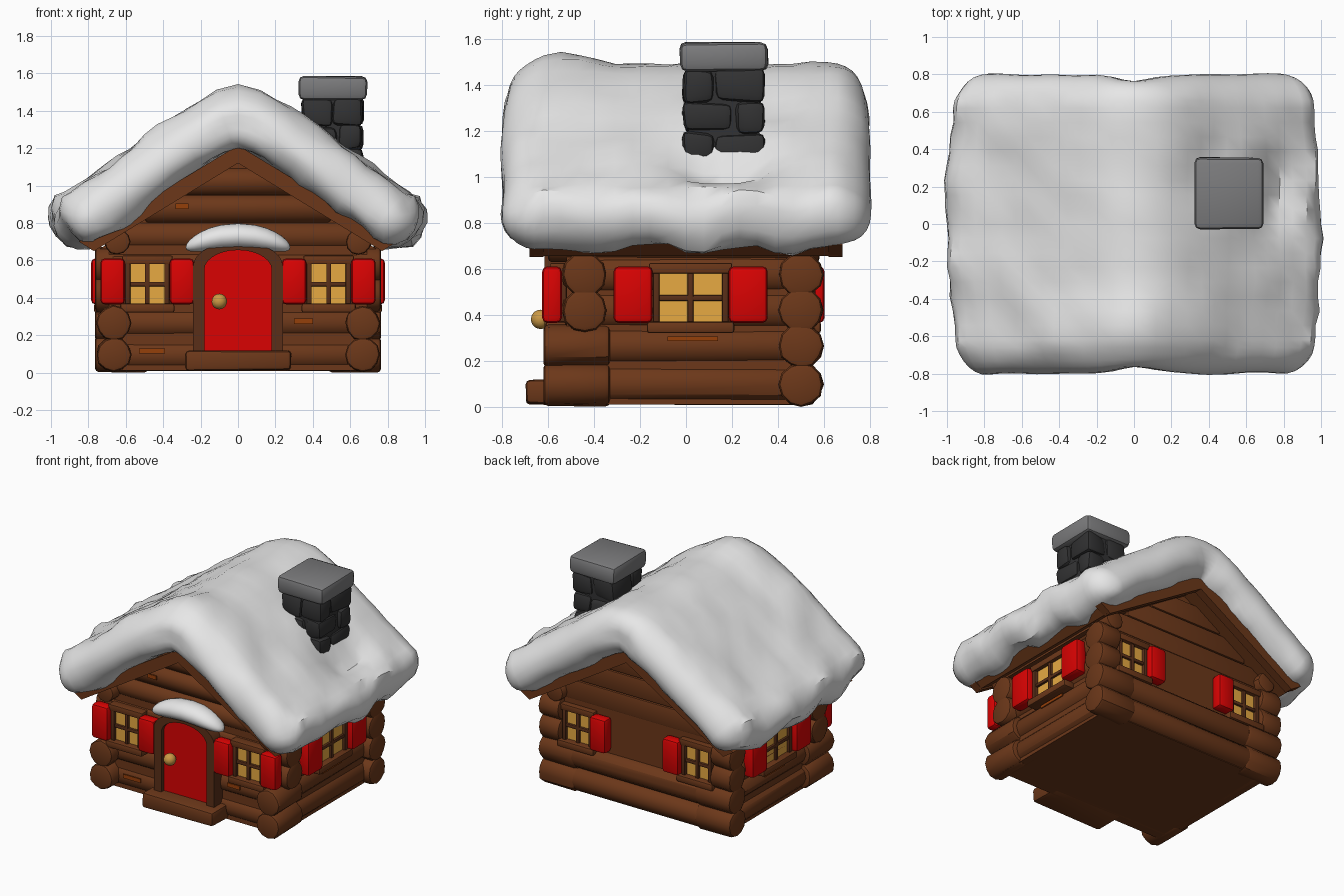
import bpy, bmesh, math, random
from mathutils import Matrix, Vector, noise

random.seed(4)
if "Cube" in bpy.data.objects:
    bpy.data.objects.remove(bpy.data.objects["Cube"])


def material(name, r, g, b):
    m = bpy.data.materials.new(name)
    m.use_nodes = True
    m.diffuse_color = (r, g, b, 1)
    bsdf = m.node_tree.nodes["Principled BSDF"]
    bsdf.inputs["Base Color"].default_value = (r, g, b, 1)
    bsdf.inputs["Roughness"].default_value = 0.8
    return m


LOG = material("log brown", 0.15, 0.039, 0.01)
TRIM = material("dark trim brown", 0.1, 0.028, 0.009)
ORANGE = material("orange wood stain", 0.3, 0.05, 0.003)
RED = material("red paint", 0.7, 0.0008, 0.0008)
GLASS = material("warm window yellow", 0.8, 0.4, 0.055)
GOLD = material("brass", 0.6, 0.32, 0.06)
STONE = material("dark stone", 0.032, 0.032, 0.033)
CAP = material("grey cap stone", 0.2, 0.2, 0.205)
SNOW = material("snow", 0.88, 0.88, 0.88)


def finish(bm, name, mat, bevel=0.0, segments=2):
    """Turn a bmesh into a shaded object, with softened edges if asked."""
    bmesh.ops.recalc_face_normals(bm, faces=bm.faces)
    if bevel:
        edges = [e for e in bm.edges if e.calc_face_angle(0) > 0.7]
        bmesh.ops.bevel(bm, geom=edges, offset=bevel, segments=segments,
                        profile=0.5, affect='EDGES', clamp_overlap=True)
    mesh = bpy.data.meshes.new(name)
    bm.to_mesh(mesh)
    bm.free()
    mesh.materials.append(mat)
    obj = bpy.data.objects.new(name, mesh)
    bpy.context.collection.objects.link(obj)
    bpy.ops.object.select_all(action='DESELECT')
    obj.select_set(True)
    bpy.context.view_layer.objects.active = obj
    bpy.ops.object.shade_smooth_by_angle(angle=math.radians(35))
    return obj


def box(name, mat, xs, ys, zs, bevel=0.012, place=Matrix(), jitter=0.0):
    bm = bmesh.new()
    bmesh.ops.create_cube(bm, size=1)
    for v in bm.verts:
        for i, (lo, hi) in enumerate((xs, ys, zs)):
            v.co[i] = (lo + hi) / 2 + v.co[i] * (hi - lo) + random.uniform(-jitter, jitter)
    bm.transform(place)
    return finish(bm, name, mat, bevel)


def prism(name, mat, outline, y0, y1, bevel=0.0):
    """Extrude an x-z outline along y."""
    bm = bmesh.new()
    face = bm.faces.new([bm.verts.new((x, y0, z)) for x, z in outline])
    moved = bmesh.ops.extrude_face_region(bm, geom=[face])["geom"]
    bmesh.ops.translate(bm, vec=(0, y1 - y0, 0),
                        verts=[v for v in moved if isinstance(v, bmesh.types.BMVert)])
    return finish(bm, name, mat, bevel)


def log(name, start, end, radius):
    """Round log with softened, slightly uneven ends."""
    a, b = Vector(start), Vector(end)
    bm = bmesh.new()
    bmesh.ops.create_cone(bm, cap_ends=True, segments=12, radius1=radius,
                          radius2=radius, depth=(b - a).length)
    for v in bm.verts:
        v.co.xy *= random.uniform(0.95, 1.03)
    turn = (b - a).to_track_quat('Z', 'Y').to_matrix().to_4x4()
    bm.transform(Matrix.Translation((a + b) / 2) @ turn)
    return finish(bm, name, LOG, radius * 0.22)


# Walls and the long logs
box("wall_core", LOG, (-0.69, 0.69), (-0.52, 0.525), (0.01, 0.7), 0)
ROWS = (0.097, 0.265, 0.42, 0.575)
for i, z in enumerate(ROWS):
    log(f"front_log_{i}", (-0.68, -0.455, z), (0.68, -0.455, z), 0.088)
    if i < 2:
        log(f"back_log_{i}", (-0.7, 0.505, z), (0.7, 0.505, z), 0.088)
    for s in (-1, 1):
        log(f"side_log_{i}_{s}", (s * 0.635, -0.5, z), (s * 0.635, 0.51, z), 0.088)

# Crossing log ends at the corners
for s in (-1, 1):
    for i, z in enumerate(ROWS):
        log(f"back_corner_{i}_{s}", (s * (0.48 if i < 2 else 0.6), 0.5, z), (s * 0.765, 0.5, z), 0.098)
        if i < 2:
            log(f"front_corner_{i}_{s}", (s * 0.665, -0.62, z), (s * 0.665, -0.33, z), 0.094)
        else:
            log(f"front_corner_{i}_{s}", (s * 0.5, -0.44, z), (s * 0.765, -0.44, z), 0.098)
    log(f"eave_log_{s}", (s * 0.645, -0.6, 0.7), (s * 0.645, 0.58, 0.7), 0.07)

# Small stains on the front and side logs
for i, (x, z, w) in enumerate(((-0.46, 0.115, 0.07), (0.35, 0.275, 0.05), (-0.3, 0.89, 0.035))):
    box(f"front_stain_{i}", ORANGE, (x - w, x + w), (-0.552, -0.544), (z - 0.014, z + 0.014), 0)
for s in (-1, 1):
    box(f"side_stain_{s}", ORANGE, (s * 0.725 - 0.004, s * 0.725 + 0.004), (-0.08, 0.14), (0.285, 0.305), 0)

# Gable with stacked logs in front and boards behind
prism("gable_wall", LOG, [(-0.74, 0.66), (0.74, 0.66), (0, 1.17)], -0.49, 0.51)
for i, z in enumerate((0.73, 0.875, 1.02)):
    half = (1.17 - z) / 0.69 + 0.07
    log(f"gable_log_{i}", (-half, -0.46, z), (half, -0.46, z), 0.08)
    box(f"gable_board_{i}", LOG, (-half, half), (0.47, 0.53), (z - 0.07, z + 0.07), 0.008)

# Wooden roof slabs and edge boards
for s in (-1, 1):
    prism(f"roof_slab_{s}", LOG, [(0, 1.21), (s * 0.84, 0.71), (s * 0.78, 0.655), (0, 1.14)], -0.66, 0.66)
    for y in (-0.68, 0.62):
        prism(f"roof_edge_board_{s}_{y}", LOG,
              [(0, 1.215), (s * 0.85, 0.70), (s * 0.77, 0.65), (0, 1.12)], y, y + 0.06)


# Thick snow blanket on the roof
def snow_section(y, k, bm):
    ring = []
    n, cap, tip = 24, 7, 0.84
    path = [tip * (1 - 2 * i / n) for i in range(n + 1)]
    samples = [(x, 0.0) for x in path]
    samples += [(-tip, math.pi * j / (cap + 1)) for j in range(1, cap + 1)]
    samples += [(-x, math.pi) for x in path]
    samples += [(tip, -math.pi + math.pi * j / (cap + 1)) for j in range(1, cap + 1)]
    taper = 0.96 + 0.04 / (1 + (abs(y) / 0.48) ** 6)
    for x, turn in samples:
        root = math.sqrt(x * x + 0.0144)
        normal = Vector((0.69 * x / root, 0, 1)).normalized()
        direction = Matrix.Rotation(-turn, 3, 'Y') @ normal
        mid = Vector((x * taper * (0.965 + 0.035 * k), y, 1.422 - 0.69 * root))
        p = mid + direction * 0.15 * k
        lump = noise.noise(p * 3.2) * 0.03 + noise.noise(p * 8) * 0.015
        if turn:
            lump += 0.025 * noise.noise(p * 7 + Vector((3, 1, 2)))
        p += direction * lump * k
        if turn == 0:
            p.z += 0.045 * k * math.exp(-((y + 0.52) / 0.2) ** 2 - (x / 0.4) ** 2)
            p.z -= 0.1 * math.exp(-((x - 0.66) / 0.1) ** 2 - ((y - 0.16) / 0.19) ** 4)
        if abs(x) > 0.7 and turn:
            p.z -= 0.02 * k * math.sin(y * 15 + 1)
        p.y += noise.noise(Vector((p.x * 4, y, 5))) * 0.02 * (1 - k)
        p.y *= 1 - 0.05 * (1 - k) * math.exp(-(x / 0.13) ** 2)
        ring.append(bm.verts.new(p))
    return ring


bm = bmesh.new()
stations = [(-0.62 + 1.24 * i / 16, 1.0) for i in range(17)]
ends = [math.pi / 2 * j / 7 for j in range(1, 8)]
tail = [(0.62 + 0.18 * math.sin(a), max(0.0, math.cos(a))) for a in ends]
stations = [(-y, k) for y, k in reversed(tail)] + stations + tail
rings = [snow_section(y, k, bm) for y, k in stations]
for r0, r1 in zip(rings, rings[1:]):
    for i in range(len(r0)):
        j = (i + 1) % len(r0)
        bm.faces.new((r0[i], r0[j], r1[j], r1[i]))
bmesh.ops.remove_doubles(bm, verts=bm.verts, dist=0.002)
finish(bm, "roof_snow", SNOW)

# Chimney of uneven stones with a cap slab
box("chimney_core", STONE, (0.37, 0.64), (0.01, 0.32), (0.9, 1.46), 0)
COURSES = (0.9, 1.05, 1.19, 1.32, 1.47)
for c, (z0, z1) in enumerate(zip(COURSES, COURSES[1:])):
    sx, sy = 0.5 + random.uniform(-0.05, 0.05), 0.165 + (-1) ** c * 0.045
    for i, xs in enumerate(((0.345, sx), (sx, 0.665))):
        for j, ys in enumerate(((-0.015, sy), (sy, 0.34))):
            box(f"chimney_stone_{c}_{i}_{j}", STONE, xs, ys, (z0, z1), 0.032, jitter=0.014)
box("chimney_cap", CAP, (0.32, 0.69), (-0.03, 0.355), (1.455, 1.585), 0.03, jitter=0.006)


# Windows: local x runs along the wall, local -y points outward
def window(name, x, y, angle, w, sw, shutters):
    at = Matrix.Translation((x, y, 0)) @ Matrix.Rotation(angle, 4, 'Z')
    h = w / 2

    def part(label, mat, xs, ys, zs, bevel=0.006):
        box(f"{name}_{label}", mat, xs, ys, zs, bevel, at)

    part("glass", GLASS, (-h, h), (-0.012, 0.05), (0.36, 0.59), 0)
    part("upright", TRIM, (-0.013, 0.013), (-0.03, 0), (0.36, 0.59))
    part("crossbar", TRIM, (-h, h), (-0.028, 0), (0.46, 0.485))
    for s in (-1, 1):
        part(f"jamb_{s}", TRIM, (s * h - 0.014, s * h + 0.014), (-0.035, 0.03), (0.35, 0.6))
    part("lintel", LOG, (-h - 0.03, h + 0.03), (-0.04, 0.03), (0.58, 0.625))
    part("sill", LOG, (-h - 0.04, h + 0.04), (-0.06, 0.03), (0.32, 0.37), 0.012)
    for s in shutters:
        c = s * (h + 0.015 + sw / 2)
        part(f"shutter_{s}", RED, (c - sw / 2, c + sw / 2), (-0.075, 0.01), (0.365, 0.61), 0.022)


for s in (-1, 1):
    window(f"front_window_{s}", s * 0.485, -0.55, 0, 0.21, 0.13, (-1, 1))
    window(f"back_window_{s}", s * 0.475, 0.527, math.pi, 0.21, 0.13, (s,))
    window(f"side_window_{s}", s * 0.71, 0.02, s * math.pi / 2, 0.3, 0.17, (-1, 1))


# Arched door, its frame, step, knob and snow hood
def arch(half, foot, spring, rise):
    curve = [(half * math.cos(math.pi * i / 14), spring + rise * math.sin(math.pi * i / 14))
             for i in range(15)]
    return [(half, foot)] + curve + [(-half, foot)]


prism("door", RED, arch(0.182, 0.1, 0.55, 0.11), -0.585, -0.45)
prism("door_frame", TRIM, arch(0.24, 0.1, 0.57, 0.13) + arch(0.18, 0.1, 0.55, 0.105)[::-1], -0.615, -0.45)
box("door_step", LOG, (-0.28, 0.285), (-0.695, -0.45), (0.012, 0.12), 0.02, jitter=0.004)

bm = bmesh.new()
bmesh.ops.create_uvsphere(bm, u_segments=14, v_segments=10, radius=0.042,
                          matrix=Matrix.Translation((-0.1, -0.632, 0.38)))
finish(bm, "door_knob", GOLD)

bm = bmesh.new()
bmesh.ops.create_uvsphere(bm, u_segments=24, v_segments=14, radius=1,
                          matrix=Matrix.Rotation(math.pi / 2, 4, 'Y'))
for v in bm.verts:
    x, y, z = v.co
    width = math.copysign(abs(x) ** 0.75, x)
    v.co = (0.28 * width, -0.565 + 0.09 * y, 0.73 + 0.068 * z - 0.06 * width ** 2)
finish(bm, "door_snow", SNOW)
